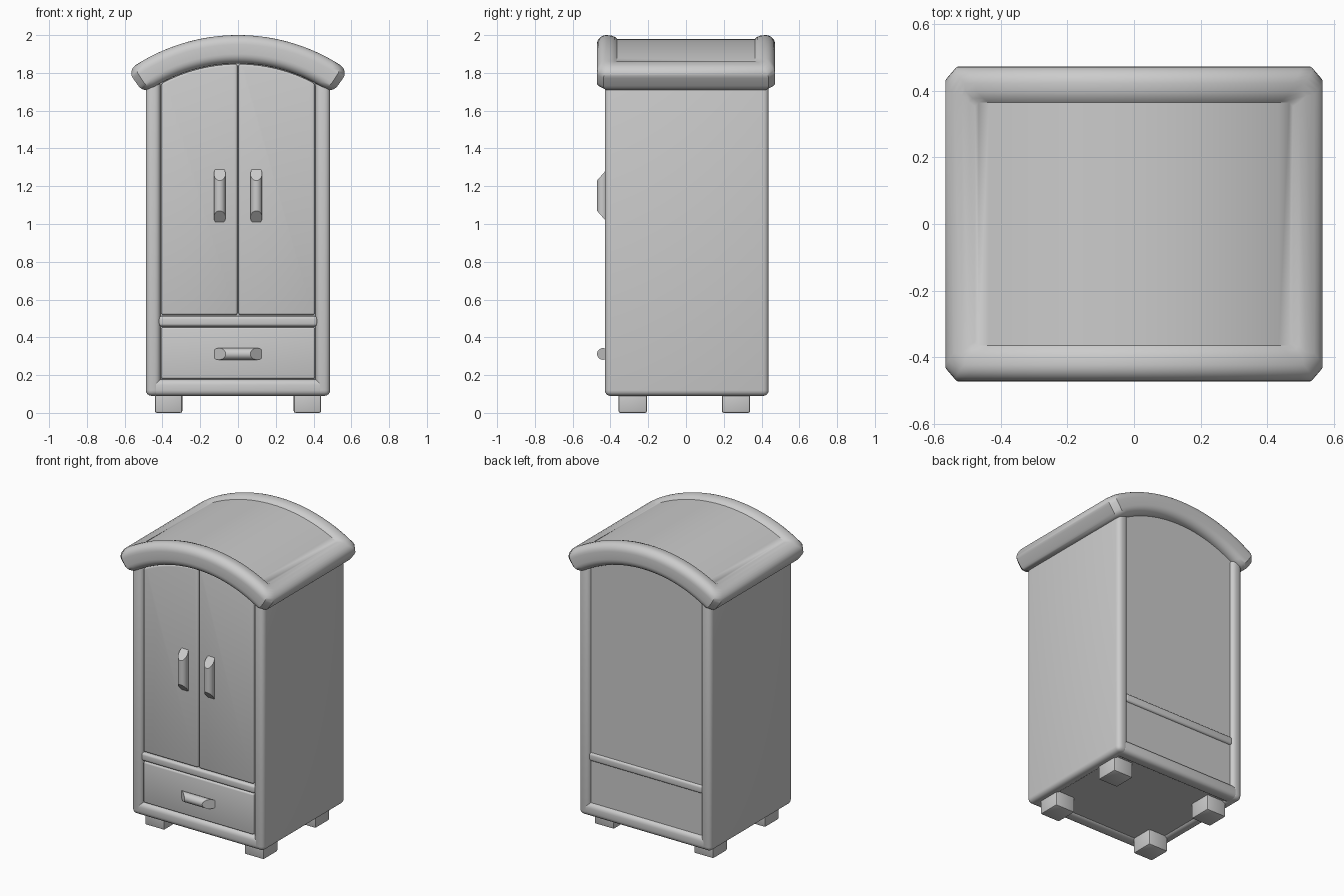
import bpy, bmesh, math

if "Cube" in bpy.data.objects:
    bpy.data.objects.remove(bpy.data.objects["Cube"])

grey = bpy.data.materials.new("plain grey")
grey.diffuse_color = (0.6, 0.6, 0.6, 1)
grey.use_nodes = True
grey.node_tree.nodes["Principled BSDF"].inputs["Base Color"].default_value = grey.diffuse_color

ARC_Z, ARC_R = 0.995, 0.93      # centre and middle radius of the curved roof
HALF_T = 0.075                  # half the roof thickness


def finish(name, bm, bevel=0.0, segments=4, angle=35):
    bmesh.ops.recalc_face_normals(bm, faces=bm.faces)
    mesh = bpy.data.meshes.new(name)
    bm.to_mesh(mesh)
    bm.free()
    mesh.materials.append(grey)
    ob = bpy.data.objects.new(name, mesh)
    bpy.context.collection.objects.link(ob)
    bpy.ops.object.select_all(action='DESELECT')
    bpy.context.view_layer.objects.active = ob
    ob.select_set(True)
    if bevel:
        mod = ob.modifiers.new("round", 'BEVEL')
        mod.width, mod.segments = bevel, segments
        mod.limit_method, mod.angle_limit = 'ANGLE', math.radians(30)
        bpy.ops.object.modifier_apply(modifier=mod.name)
    bpy.ops.object.shade_smooth_by_angle(angle=math.radians(angle))
    return ob


def box(name, x, y, z, bevel=0.0, segments=4):
    bm = bmesh.new()
    for v in bmesh.ops.create_cube(bm, size=1)['verts']:
        v.co = (x[v.co.x > 0], y[v.co.y > 0], z[v.co.z > 0])
    return finish(name, bm, bevel, segments)


def arched_panel(name, x0, x1, y0, y1, z0, radius, bevel=0.0, n=16):
    """Upright panel whose top edge follows the roof arc."""
    xs = [x1 + (x0 - x1) * i / n for i in range(n + 1)]
    pts = [(x0, z0), (x1, z0)] + [(x, ARC_Z + math.sqrt(radius**2 - x * x)) for x in xs]
    bm = bmesh.new()
    face = bm.faces.new([bm.verts.new((x, y0, z)) for x, z in pts])
    ext = bmesh.ops.extrude_face_region(bm, geom=[face])
    for v in ext['geom']:
        if isinstance(v, bmesh.types.BMVert):
            v.co.y = y1
    return finish(name, bm, bevel, 3)


def handle(name, cx, cz, vertical, r=0.031, half=0.08, n=24):
    """Round bar with both ends cut on a slant."""
    bm = bmesh.new()
    rings = []
    for s in (-1, 1):
        ring = []
        for i in range(n):
            a = math.tau * i / n
            across, y = r * math.cos(a), -0.44 + r * math.sin(a)
            along = s * (half + 1.15 * (y + 0.44 + r))
            p = (cx + across, y, cz + along) if vertical else (cx + along, y, cz + across)
            ring.append(bm.verts.new(p))
        rings.append(ring)
        bm.faces.new(ring)
    for i in range(n):
        j = (i + 1) % n
        bm.faces.new((rings[0][i], rings[0][j], rings[1][j], rings[1][i]))
    return finish(name, bm)


def roof(L=0.578, D=0.472, n=28):
    """Bent slab: rounded rim all round and a sunken panel on top."""
    r = 0.05
    prof = [(0.12, -HALF_T)]
    for i in range(7):                                    # lower outer rounding
        a = math.pi / 2 * i / 6
        prof.append((r - r * math.sin(a), -HALF_T + r - r * math.cos(a)))
    for i in range(7):                                    # upper outer rounding
        a = math.pi / 2 * i / 6
        prof.append((r - r * math.cos(a), HALF_T - r + r * math.sin(a)))
    prof += [(0.075, 0.073), (0.095, 0.066), (0.108, 0.054)]
    bm = bmesh.new()

    def put(u, y, w):
        t = u / ARC_R
        return bm.verts.new(((ARC_R + w) * math.sin(t), y, ARC_Z + (ARC_R + w) * math.cos(t)))

    loops = []
    for d, w in prof:
        l, e = L - d, D - d
        c = 0.035 if d < 0.06 else 0.012                  # clipped plan corners
        us = [-(l - c) + 2 * (l - c) * i / n for i in range(n + 1)]
        loop = [put(u, -e, w) for u in us]
        loop += [put(l, -e + c, w), put(l, e - c, w)]
        loop += [put(u, e, w) for u in reversed(us)]
        loop += [put(-l, e - c, w), put(-l, -e + c, w)]
        loops.append(loop)
    m = len(loops[0])
    for a, b in zip(loops, loops[1:]):
        for i in range(m):
            j = (i + 1) % m
            bm.faces.new((a[i], a[j], b[j], b[i]))
    for lp in (loops[0], loops[-1]):                      # underside and sunken panel
        back = lp[n + 3:2 * n + 4][::-1]
        for i in range(n):
            bm.faces.new((lp[i], lp[i + 1], back[i + 1], back[i]))
        bm.faces.new((lp[n], lp[n + 1], lp[n + 2], back[n]))
        bm.faces.new((lp[0], back[0], lp[-2], lp[-1]))
    return finish("roof", bm)


roof()

# Cabinet shell
for s, side in ((-1, "left"), (1, "right")):
    box(side + "_side", sorted((s * 0.41, s * 0.488)), (-0.43, 0.438), (0.09, 1.76), 0.03)
    # Doors and their handles
    arched_panel(side + "_door", *sorted((s * 0.003, s * 0.407)), -0.42, -0.38, 0.518, 0.852, 0.012)
    handle(side + "_door_handle", s * 0.097, 1.15, True)
    # Feet
    for y, end in ((-0.282, "front"), (0.265, "back")):
        box(f"{end}_{side}_foot", sorted((s * 0.295, s * 0.44)), (y - 0.075, y + 0.075), (0, 0.13), 0.01, 2)

for name, y in (("front", (-0.43, -0.34)), ("back", (0.348, 0.438))):
    box(name + "_bottom_rail", (-0.46, 0.46), y, (0.09, 0.178), 0.03)
box("floor", (-0.46, 0.46), (-0.40, 0.41), (0.102, 0.16))
box("front_middle_rail", (-0.42, 0.42), (-0.425, -0.37), (0.458, 0.512), 0.015)
box("back_middle_rail", (-0.42, 0.42), (0.37, 0.428), (0.458, 0.512), 0.015)
arched_panel("inner_carcass", -0.42, 0.42, -0.385, -0.35, 0.13, 0.88)
arched_panel("back_panel", -0.42, 0.42, 0.37, 0.415, 0.13, 0.88)

# Drawer
box("drawer_front", (-0.407, 0.407), (-0.42, -0.37), (0.18, 0.453), 0.01, 3)
handle("drawer_handle", 0, 0.312, False, half=0.065)
